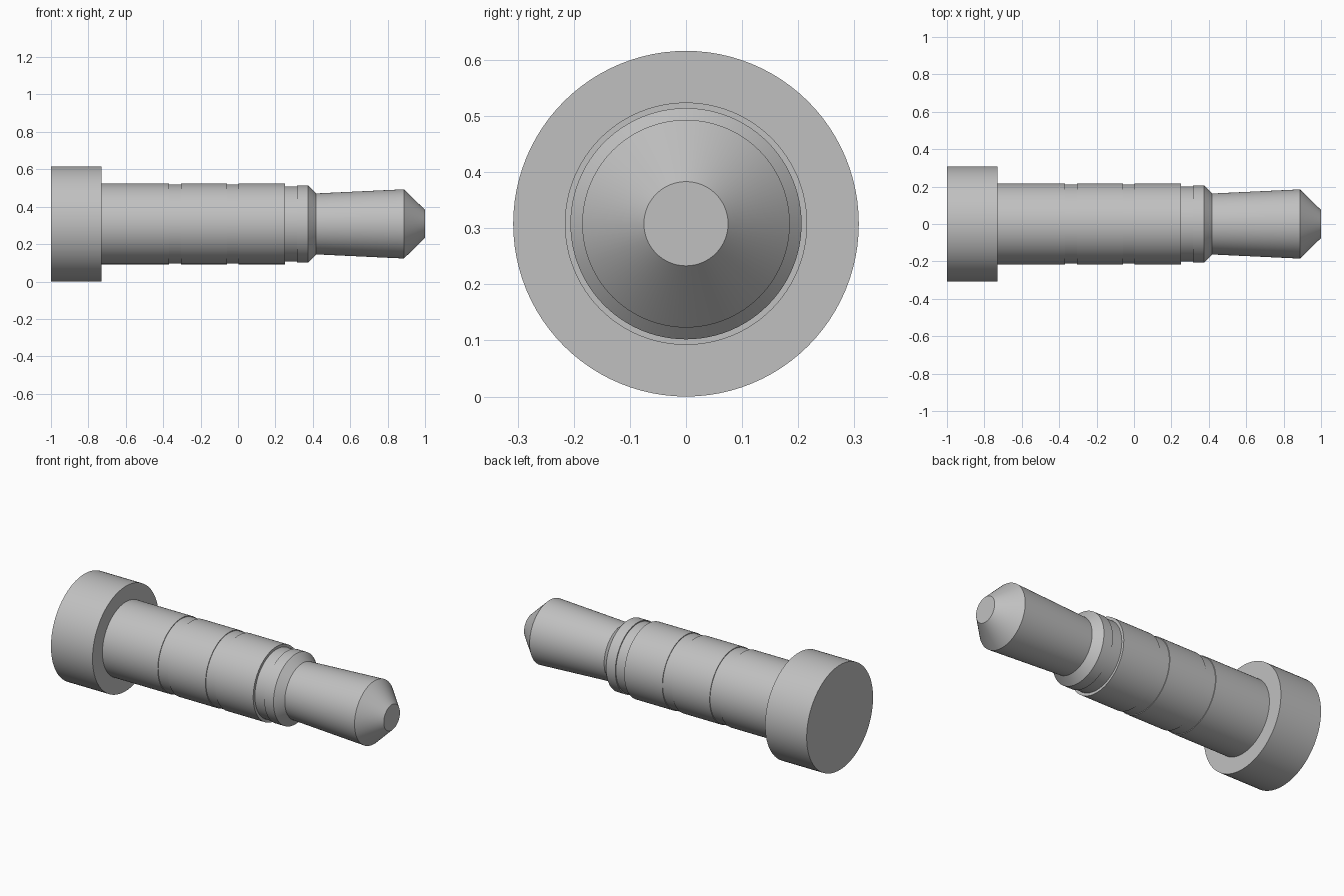
import bpy, bmesh, math
from mathutils import Matrix, Vector

cube = bpy.data.objects.get("Cube")
if cube:
    bpy.data.objects.remove(cube, do_unlink=True)

AXIS_Z = 0.308
SEGMENTS = 96

grey = bpy.data.materials.new("light grey metal")
grey.use_nodes = True
colour = (0.53, 0.53, 0.53, 1)
grey.diffuse_color = colour
grey.node_tree.nodes["Principled BSDF"].inputs["Base Color"].default_value = colour


def turned_part(name, profile):
    """Spin (x, radius) points around the long axis."""
    bm = bmesh.new()
    verts = [bm.verts.new((x, 0, r)) for x, r in profile]
    edges = [bm.edges.new(pair) for pair in zip(verts, verts[1:])]
    bmesh.ops.spin(bm, geom=verts + edges, cent=(0, 0, 0), axis=(1, 0, 0),
                   angle=math.tau, steps=SEGMENTS, use_duplicate=False)
    bmesh.ops.remove_doubles(bm, verts=bm.verts, dist=1e-5)
    bmesh.ops.recalc_face_normals(bm, faces=bm.faces)
    # Point every face away from the axis, or along it on flat ends
    mid = (profile[0][0] + profile[-1][0]) / 2
    for f in bm.faces:
        c = f.calc_center_median()
        out = Vector((0, c.y, c.z)).normalized()
        if abs(f.normal.x) > 0.99:
            out = Vector((c.x - mid, 0, 0))
        if f.normal.dot(out) < 0:
            f.normal_flip()
    mesh = bpy.data.meshes.new(name)
    bm.to_mesh(mesh)
    bm.free()
    mesh.materials.append(grey)
    obj = bpy.data.objects.new(name, mesh)
    obj.location.z = AXIS_Z
    bpy.context.collection.objects.link(obj)
    bpy.ops.object.select_all(action="DESELECT")
    obj.select_set(True)
    bpy.context.view_layer.objects.active = obj
    bpy.ops.object.shade_smooth_by_angle(angle=math.radians(20))
    return obj


BARREL, GROOVE, COLLAR = 0.216, 0.212, 0.2

# Wide base with closed rear face and open shoulder
turned_part("base", [(-1, 0), (-1, 0.308), (-0.73, 0.308), (-0.73, BARREL)])

# Barrel sections separated by shallow insulating bands
turned_part("sleeve", [(-0.73, BARREL), (-0.37, BARREL), (-0.37, GROOVE)])
turned_part("rear_band", [(-0.37, GROOVE), (-0.305, GROOVE)])
turned_part("rear_ring", [(-0.305, GROOVE), (-0.305, BARREL),
                          (-0.06, BARREL), (-0.06, GROOVE)])
turned_part("middle_band", [(-0.06, GROOVE), (0.003, GROOVE)])
turned_part("front_ring", [(0.003, GROOVE), (0.003, BARREL),
                           (0.25, BARREL), (0.25, COLLAR)])

# Stepped and bevelled collar
turned_part("front_band", [(0.25, COLLAR), (0.315, COLLAR)])
turned_part("collar", [(0.315, COLLAR), (0.315, 0.206),
                       (0.375, 0.206), (0.418, 0.163)])

# Flared tip with blunt conical nose
turned_part("tip", [(0.418, 0.163), (0.887, 0.185), (1, 0.075), (1, 0)])
